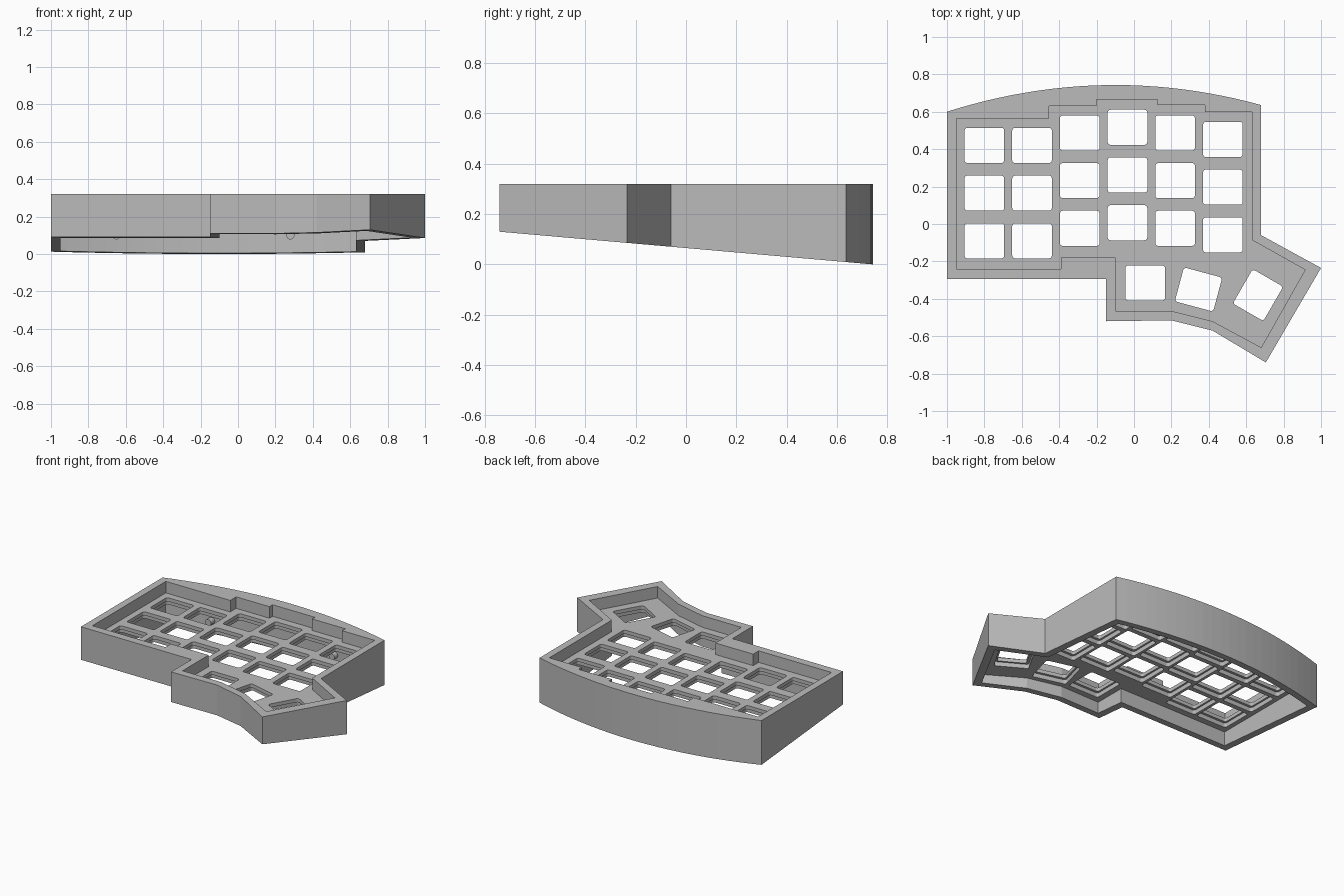
import bpy, bmesh, math
from mathutils import Vector, Matrix

cube = bpy.data.objects.get("Cube")
if cube:
    bpy.data.objects.remove(cube)

TOP, PLATE_TOP, PLATE_LOW, LIP = 0.32, 0.24, 0.185, 0.215
PITCH, WALL = 0.255, 0.05

grey = bpy.data.materials.new("case grey")
grey.use_nodes = True
colour = (0.5, 0.5, 0.5, 1)
grey.diffuse_color = colour
grey.node_tree.nodes["Principled BSDF"].inputs["Base Color"].default_value = colour


def make_object(name, bm):
    bmesh.ops.recalc_face_normals(bm, faces=bm.faces)
    mesh = bpy.data.meshes.new(name)
    bm.to_mesh(mesh)
    bm.free()
    mesh.materials.append(grey)
    obj = bpy.data.objects.new(name, mesh)
    bpy.context.collection.objects.link(obj)
    return obj


def prism(name, outline, low, high):
    """Extruded outline; low is a function of y so the base may slope."""
    bm = bmesh.new()
    a = [bm.verts.new((x, y, low(y))) for x, y in outline]
    b = [bm.verts.new((x, y, high)) for x, y in outline]
    bm.faces.new(a)
    bm.faces.new(b)
    for i in range(len(a)):
        j = (i + 1) % len(a)
        bm.faces.new((a[i], a[j], b[j], b[i]))
    return make_object(name, bm)


def inset(outline, d):
    """Mitred inset of a clockwise outline."""
    pts = [Vector(p) for p in outline]
    result = []
    for i, p in enumerate(pts):
        u = (p - pts[i - 1]).normalized()
        v = (pts[(i + 1) % len(pts)] - p).normalized()
        n, m = Vector((u.y, -u.x)), Vector((v.y, -v.x))
        result.append(tuple(p + (n + m) * d / (1 + n.dot(m))))
    return result


def window_cutter(name, keys, w, h, low, high):
    """One mesh of round-cornered blocks, one per key."""
    bm = bmesh.new()
    for x, y, turn in keys:
        m = (Matrix.Translation((x, y, (low + high) / 2))
             @ Matrix.Rotation(math.radians(turn), 4, "Z")
             @ Matrix.Diagonal((w, h, high - low, 1)))
        verts = bmesh.ops.create_cube(bm, size=1, matrix=m)["verts"]
        edges = {e for v in verts for e in v.link_edges
                 if abs(e.verts[0].co.z - e.verts[1].co.z) > 0.01}
        bmesh.ops.bevel(bm, geom=list(edges), offset=0.015, segments=3,
                        profile=0.5, affect="EDGES")
    return make_object(name, bm)


def cut(target, cutter):
    mod = target.modifiers.new(cutter.name, "BOOLEAN")
    mod.operation, mod.solver, mod.object = "DIFFERENCE", "EXACT", cutter
    cutter.hide_render = True
    cutter.hide_set(True)


# Outer outline, clockwise: bowed back edge, then the thumb wing and front
def back_y(x):
    return 0.743 - 0.176 * (x + 0.1) ** 2


bow = [(-1 + 1.68 * i / 24, back_y(-1 + 1.68 * i / 24)) for i in range(25)]
outer = bow + [(0.68, -0.06), (1, -0.235), (0.705, -0.74), (0.42, -0.57),
               (0.2, -0.515), (-0.15, -0.52), (-0.15, -0.295), (-1, -0.295)]

# Stepped pocket around the key plate
pocket = [(-0.95, 0.565), (-0.455, 0.565), (-0.455, 0.63), (-0.2, 0.63),
          (-0.2, 0.665), (0.125, 0.665), (0.125, 0.635), (0.38, 0.635),
          (0.38, 0.6), (0.63, 0.6), (0.63, -0.085), (0.915, -0.245),
          (0.68, -0.66), (0.42, -0.52), (0.2, -0.465), (-0.1, -0.465),
          (-0.1, -0.18), (-0.39, -0.18), (-0.39, -0.24), (-0.95, -0.24)]

# Key positions: staggered columns of three, plus the fanned thumb keys
keys = [(-0.8 + PITCH * c, y - PITCH * r, 0)
        for c, y in enumerate((0.42, 0.42, 0.487, 0.517, 0.487, 0.452))
        for r in range(3)]
keys += [(0.06, -0.315, 0), (0.345, -0.35, -15), (0.663, -0.38, 60)]

case = prism("keyboard_case", outer, lambda y: 0.065 - 0.0875 * y, TOP)
cut(case, prism("pocket_cutter", pocket, lambda y: PLATE_TOP, TOP + 0.1))
cut(case, prism("underside_cutter", inset(outer, WALL), lambda y: -0.1, PLATE_LOW))
cut(case, window_cutter("key_window_cutter", keys, 0.212, 0.188, 0.1, 0.3))
cut(case, window_cutter("clip_recess_cutter", keys, 0.236, 0.222, 0.1, LIP))

# Small pegs on the inside of the back wall
for side, x in (("right", -0.65), ("left", 0.28)):
    bm = bmesh.new()
    spot = Matrix.Translation((x, back_y(x) - 0.06, 0.1))
    bmesh.ops.create_cone(bm, cap_ends=True, segments=20, radius1=0.022,
                          radius2=0.022, depth=0.06,
                          matrix=spot @ Matrix.Rotation(math.pi / 2, 4, "X"))
    make_object("wall_peg_" + side, bm)
